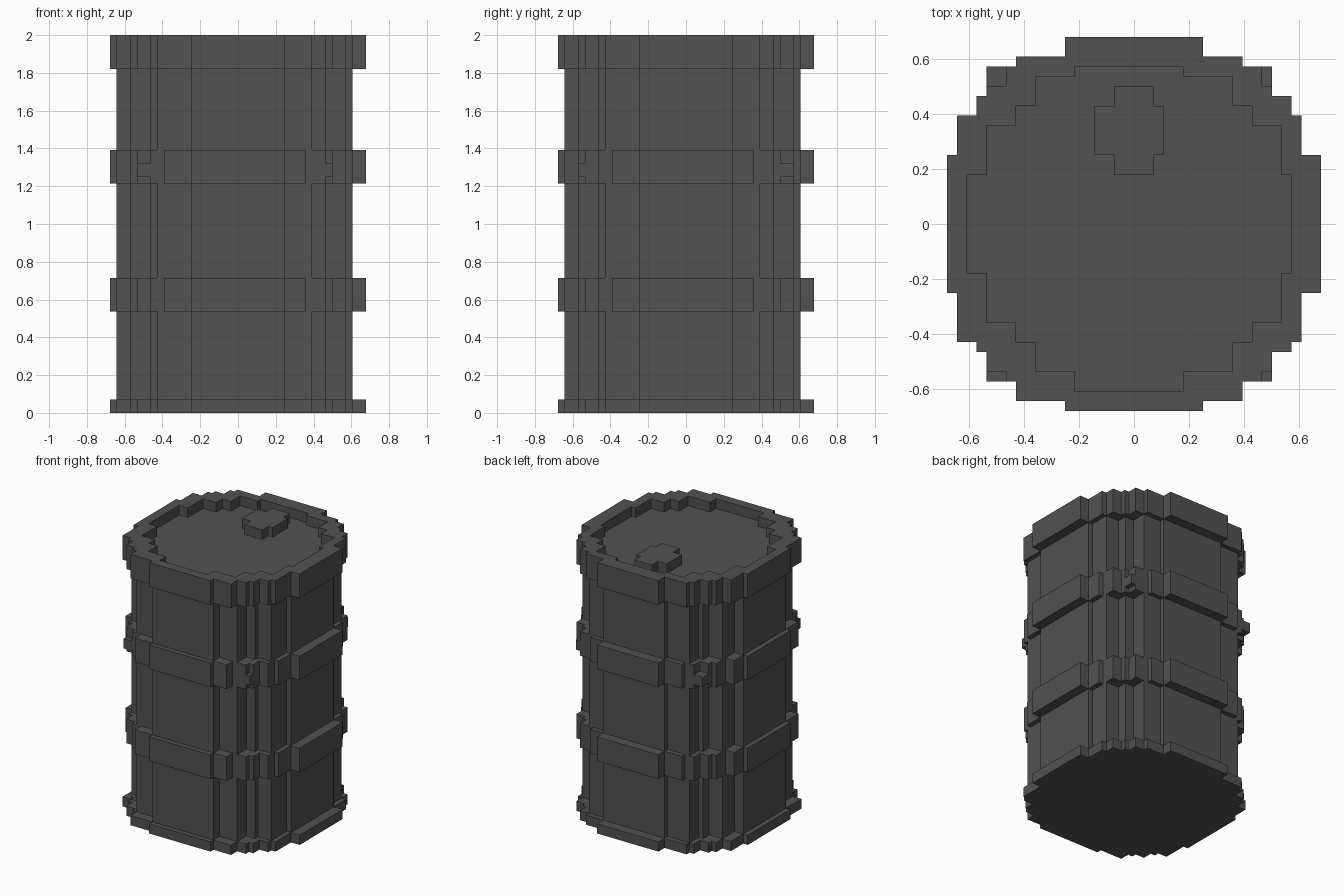
import bpy, bmesh

if "Cube" in bpy.data.objects:
    bpy.data.objects.remove(bpy.data.objects["Cube"], do_unlink=True)

U = 2 / 56  # size of one block

grey = bpy.data.materials.new("dark_grey")
grey.use_nodes = True
colour = (0.085, 0.085, 0.085, 1)
grey.diffuse_color = colour
bsdf = grey.node_tree.nodes["Principled BSDF"]
bsdf.inputs["Base Color"].default_value = colour
bsdf.inputs["Roughness"].default_value = 0.8


def outline(rows):
    """Stepped outline from rows of (y start, y end, x left, x right)."""
    right = [(x1, y) for y0, y1, x0, x1 in rows for y in (y0, y1)]
    left = [(x0, y) for y0, y1, x0, x1 in reversed(rows) for y in (y1, y0)]
    return right + left


def prism(name, z0, z1, rows, hole=None):
    """Upright solid of a stepped outline, with an optional hole."""
    bm = bmesh.new()
    edges = []
    for ring in [rows] + ([hole] if hole else []):
        vs = [bm.verts.new((x * U, y * U, z0 * U)) for x, y in outline(ring)]
        if hole:
            edges += [bm.edges.new((vs[i - 1], vs[i])) for i in range(len(vs))]
        else:
            bm.faces.new(vs)
    if hole:
        bmesh.ops.triangle_fill(bm, edges=edges, use_beauty=True)
    ext = bmesh.ops.extrude_face_region(bm, geom=bm.faces[:], use_keep_orig=True)
    top = [g for g in ext["geom"] if isinstance(g, bmesh.types.BMVert)]
    bmesh.ops.translate(bm, verts=top, vec=(0, 0, (z1 - z0) * U))
    bmesh.ops.recalc_face_normals(bm, faces=bm.faces[:])
    mesh = bpy.data.meshes.new(name)
    bm.to_mesh(mesh)
    bm.free()
    mesh.materials.append(grey)
    ob = bpy.data.objects.new(name, mesh)
    bpy.context.collection.objects.link(ob)
    return ob


body = [(-18, -16, -7, 7), (-16, -13, -12, 11), (-13, -12, -13, 13),
        (-12, -7, -16, 16), (-7, 7, -18, 17), (7, 11, -16, 16),
        (11, 13, -13, 13), (13, 16, -12, 11), (16, 17, -7, 7)]

rim = [(-19, -18, -7, 7), (-18, -16, -12, 11), (-16, -15, -13, 13),
       (-15, -13, -15, 14), (-13, -12, -16, 16), (-12, -7, -18, 17),
       (-7, 7, -19, 19), (7, 11, -18, 17), (11, 13, -16, 16),
       (13, 14, -15, 14), (14, 16, -13, 13), (16, 17, -12, 11),
       (17, 19, -7, 7)]

band = [(-19, -18, -7, 7), (-18, -16, -11, 10), (-16, -15, -13, 13),
        (-15, -13, -15, 14), (-13, -11, -16, 16), (-11, -7, -18, 17),
        (-7, 7, -19, 19), (7, 10, -18, 17), (10, 13, -16, 16),
        (13, 14, -15, 14), (14, 16, -13, 13), (16, 17, -11, 10),
        (17, 19, -7, 7)]

recess = [(-17, -15, -6, 5), (-15, -12, -10, 10), (-12, -10, -12, 12),
          (-10, -5, -15, 15), (-5, 5, -17, 16), (5, 10, -15, 15),
          (10, 12, -12, 12), (12, 15, -10, 10), (15, 16, -6, 5)]

# Drum wall and raised hoops
prism("drum_body", 1, 52, body)
prism("bottom_rim", 0, 2, rim)
prism("lower_band", 15, 20, band)
prism("upper_band", 34, 39, band)

# Small corner blocks on the upper band
for side, x0, x1 in (("right", -15, -13), ("left", 13, 14)):
    for end, y0, y1 in (("front", -16, -15), ("back", 14, 16)):
        prism(f"band_corner_{end}_{side}", 35, 37, [(y0, y1, x0, x1)])

# Lid with a raised lip and a filler cap
prism("lid", 51, 54, rim)
prism("lid_lip", 54, 56, rim, recess)
prism("filler_cap", 54, 56, [(5, 7, -2, 2), (7, 12, -4, 3), (12, 14, -2, 2)])
